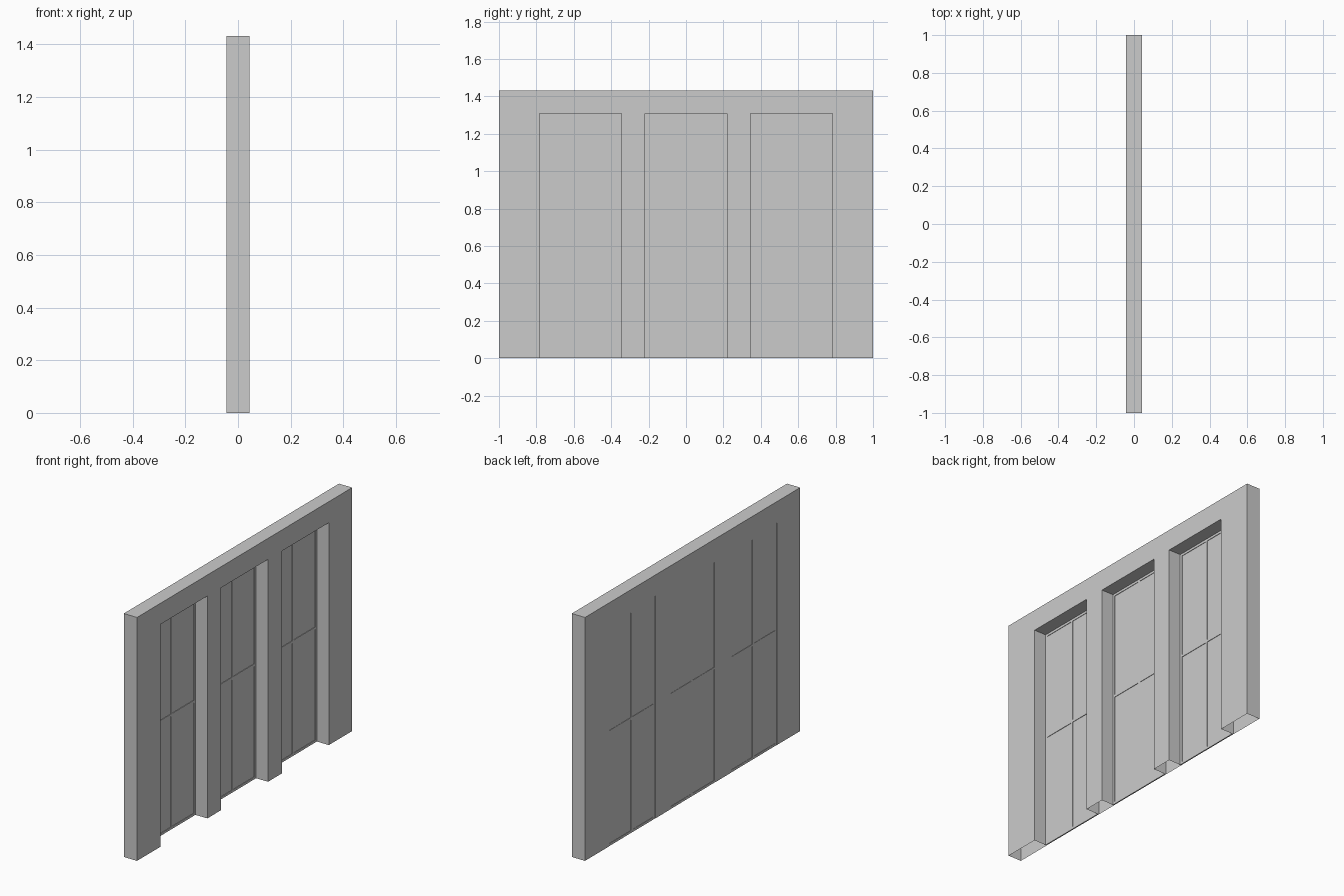
import bpy, bmesh

if "Cube" in bpy.data.objects:
    bpy.data.objects.remove(bpy.data.objects["Cube"])

HALF_T, HALF_W, TOP = 0.043, 1.0, 1.432
OPEN_TOP, BAR_Z, BAR = 1.308, 0.672, 0.014
OPENINGS = [(-0.783, -0.346), (-0.218, 0.218), (0.346, 0.783)]


def finish(name, bm):
    mesh = bpy.data.meshes.new(name)
    bm.to_mesh(mesh)
    bm.free()
    obj = bpy.data.objects.new(name, mesh)
    bpy.context.collection.objects.link(obj)
    return obj


def add_box(bm, x0, x1, y0, y1, z0, z1):
    vs = bmesh.ops.create_cube(bm, size=1)["verts"]
    for v in vs:
        v.co.x = x1 if v.co.x > 0 else x0
        v.co.y = y1 if v.co.y > 0 else y0
        v.co.z = z1 if v.co.z > 0 else z0


# Wall: comb-shaped outline extruded through the thickness, hollow and open underneath
outline = [(-HALF_W, 0)]
for a, b in OPENINGS:
    outline += [(a, 0), (a, OPEN_TOP), (b, OPEN_TOP), (b, 0)]
outline += [(HALF_W, 0), (HALF_W, TOP), (-HALF_W, TOP)]
bm = bmesh.new()
face = bm.faces.new([bm.verts.new((-HALF_T, y, z)) for y, z in outline])
ext = bmesh.ops.extrude_face_region(bm, geom=[face], use_keep_orig=True)["geom"]
bmesh.ops.translate(bm, vec=(2 * HALF_T, 0, 0),
                    verts=[g for g in ext if isinstance(g, bmesh.types.BMVert)])
bmesh.ops.recalc_face_normals(bm, faces=bm.faces)
under = [f for f in bm.faces if all(v.co.z < 1e-5 for v in f.verts)]
bmesh.ops.delete(bm, geom=under, context='FACES_ONLY')
finish("wall", bm)

# Windows: slim frame with a cross of glazing bars and four panes, set near the -x face
FX0, FX1 = -0.042, -0.035
for i, (a, b) in enumerate(OPENINGS, 1):
    mid = (a + b) / 2
    bm = bmesh.new()
    for y0, y1 in ((a, a + BAR), (mid - BAR / 2, mid + BAR / 2), (b - BAR, b)):
        add_box(bm, FX0, FX1, y0, y1, 0, OPEN_TOP)
    for y0, y1 in ((a + BAR, mid - BAR / 2), (mid + BAR / 2, b - BAR)):
        for z0 in (0, BAR_Z - BAR / 2, OPEN_TOP - BAR):
            add_box(bm, FX0, FX1, y0, y1, z0, z0 + BAR)
    finish(f"window_frame_{i}", bm)

    bm = bmesh.new()
    for y0, y1 in ((a + BAR, mid - BAR / 2), (mid + BAR / 2, b - BAR)):
        for z0, z1 in ((BAR, BAR_Z - BAR / 2), (BAR_Z + BAR / 2, OPEN_TOP - BAR)):
            add_box(bm, -0.040, -0.038, y0, y1, z0, z1)
    finish(f"window_panes_{i}", bm)
